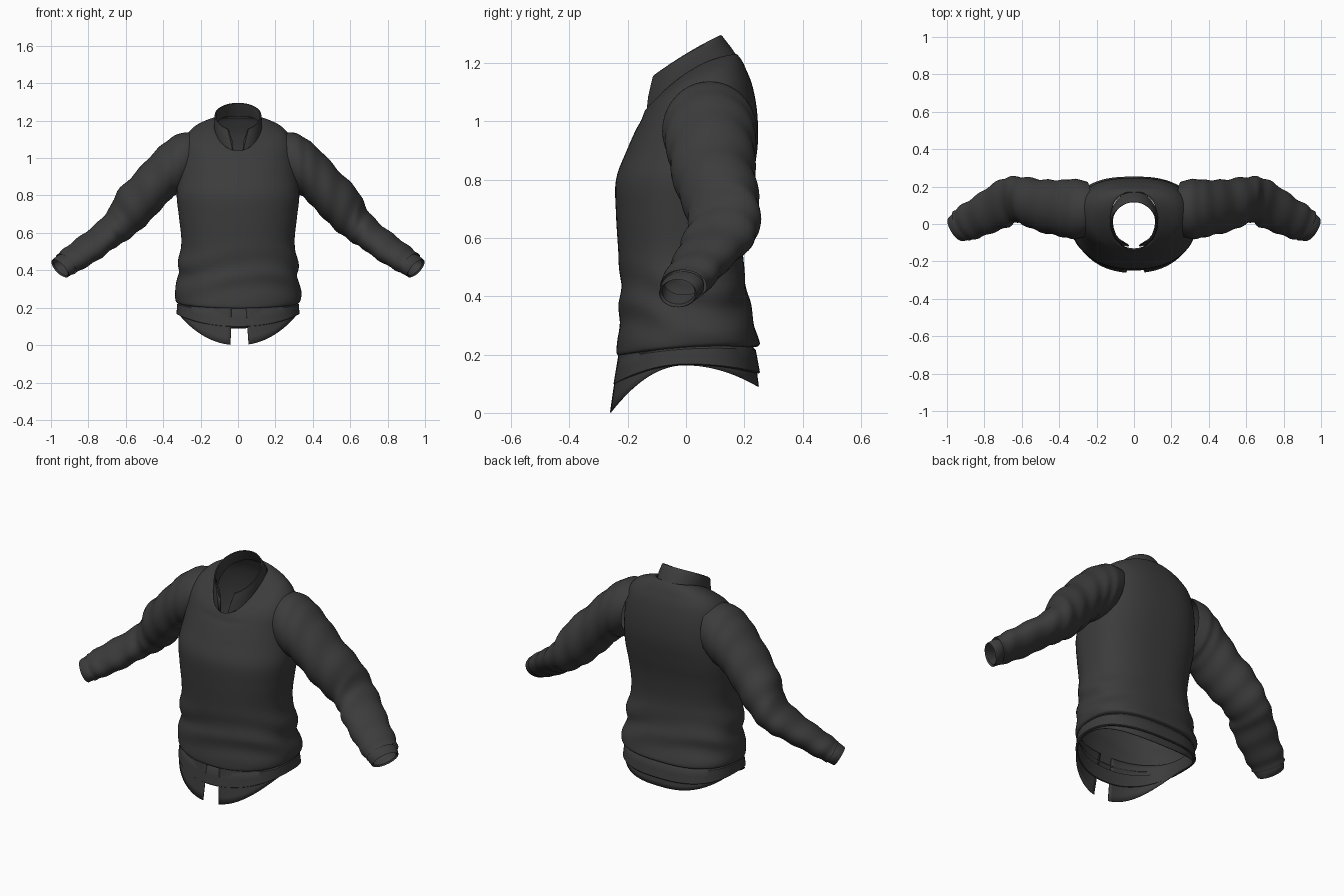
import bpy, bmesh, math

if "Cube" in bpy.data.objects:
    bpy.data.objects.remove(bpy.data.objects["Cube"])

fabric = bpy.data.materials.new("charcoal fabric")
fabric.diffuse_color = (0.045, 0.045, 0.045, 1)
fabric.use_nodes = True
fabric.node_tree.nodes["Principled BSDF"].inputs["Base Color"].default_value = fabric.diffuse_color


def smooth_rows(rows, steps):
    """Catmull-Rom interpolation between rows of numbers."""
    out = []
    for i in range(len(rows) - 1):
        p0, p1 = rows[max(i - 1, 0)], rows[i]
        p2, p3 = rows[i + 1], rows[min(i + 2, len(rows) - 1)]
        for s in range(steps):
            t = s / steps
            out.append([0.5 * (2 * b + (c - a) * t + (2 * a - 5 * b + 4 * c - d) * t * t
                               + (3 * b - a - 3 * c + d) * t ** 3)
                        for a, b, c, d in zip(p0, p1, p2, p3)])
    return out + [list(rows[-1])]


def skin(name, rings, closed=True, thickness=0):
    """Joins rings of points into a smooth surface."""
    bm = bmesh.new()
    vr = [[bm.verts.new(p) for p in r] for r in rings]
    n = len(vr[0])
    for a, b in zip(vr, vr[1:]):
        for i in range(n if closed else n - 1):
            j = (i + 1) % n
            bm.faces.new((a[i], a[j], b[j], b[i]))
    me = bpy.data.meshes.new(name)
    bm.to_mesh(me)
    bm.free()
    ob = bpy.data.objects.new(name, me)
    bpy.context.collection.objects.link(ob)
    me.materials.append(fabric)
    if thickness:
        m = ob.modifiers.new("cloth thickness", 'SOLIDIFY')
        m.thickness = thickness
        m.offset = 0
    bpy.ops.object.select_all(action='DESELECT')
    ob.select_set(True)
    bpy.context.view_layer.objects.active = ob
    bpy.ops.object.shade_smooth_by_angle(angle=math.radians(40))
    return ob


def outline(ang, a, yf, yb):
    """Point on the body cross-section; angle 0 is right, 90 degrees is back."""
    c, s = math.cos(ang), math.sin(ang)
    e = 2 / 2.6 if s > 0 else 2 / 2.15
    x = a * math.copysign(abs(c) ** e, c)
    v = math.copysign(abs(s) ** e, s)
    return x, (yf + yb) / 2 + v * (yb - yf) / 2, v


N = 72
ANG = [2 * math.pi * i / N for i in range(N)]

# Sweater body: front z, back z, half width, front y, back y, side lift
body = [
    (.195, .225, .322, -.228, .235, .015),
    (.205, .235, .334, -.238, .252, .015),
    (.25, .27, .338, -.235, .245, .01),
    (.33, .34, .325, -.228, .225, 0),
    (.42, .42, .322, -.225, .21, 0),
    (.55, .55, .303, -.232, .195, 0),
    (.68, .68, .315, -.240, .205, 0),
    (.80, .80, .328, -.240, .228, 0),
    (.90, .92, .318, -.203, .246, 0),
    (.97, 1.03, .305, -.172, .244, .01),
    (1.00, 1.12, .285, -.155, .228, .035),
    (1.02, 1.175, .245, -.147, .207, .045),
    (1.03, 1.21, .19, -.143, .19, .045),
    (1.04, 1.23, .132, -.138, .172, .04),
    (1.035, 1.215, .122, -.13, .165, .04),
]
rings = []
for zf, zb, a, yf, yb, lift in smooth_rows(body, 5):
    ring = []
    for t in ANG:
        x, y, v = outline(t, a, yf, yb)
        z = zf + (zb - zf) * (v + 1) / 2 + lift * (1 - v * v)
        # Soft slanting folds gathered above the hem
        w = max(0, 1 - abs(z - .38) / .17)
        f = 1 + .028 * w * math.sin(42 * z + 2.2 * math.sin(t * 2 + .6) + 1.5 * x)
        ring.append((x * f, y * f, z))
    rings.append(ring)
skin("sweater_body", rings)


def hem_z(v, front, side, back):
    return side + (front - side if v < 0 else back - side) * abs(v) ** 2


# Ribbed hem band hanging under the gathered body
rings = []
for k, grow in [(0, -.008), (.1, 0), (.5, .002), (.95, .004), (1, 0), (1, -.008), (.3, -.014)]:
    ring = []
    for t in ANG:
        x, y, v = outline(t, .325 + grow, -.233 - grow - .012 * k, .238 + grow + .012 * k)
        top = .21 + .015 * v + .015 * (1 - v * v)
        ring.append((x, y, top + k * (hem_z(v, .095, .165, .135) - top)))
    rings.append(ring)
skin("hem_band", rings)

# Shirt tail, split at the front
rings = []
M = 90
for k in [i / 6 for i in range(7)]:
    ring = []
    for i in range(M + 1):
        g0, g1 = .11 + .05 * k, .09 + .02 * k
        t = -math.pi / 2 + g0 + (2 * math.pi - g0 - g1) * i / M
        x, y, v = outline(t, .312, -.225 - .035 * k, .228 + .02 * k)
        ring.append((x, y, .24 + k * (hem_z(v, 0, .163, .09) - .24)))
    rings.append(ring)
skin("shirt_tail", rings, closed=False, thickness=.004)

# Sleeve: top x, top z, bottom x, bottom z, front y, back y, skew
sleeve = [
    (.23, 1.135, .27, .85, -.06, .225, 0),
    (.30, 1.135, .305, .815, -.08, .24, 0),
    (.37, 1.10, .345, .795, -.075, .238, 0),
    (.45, 1.03, .395, .745, -.06, .235, 0),
    (.55, .92, .465, .67, -.04, .24, 0),
    (.645, .82, .54, .60, -.005, .252, .05),
    (.685, .73, .62, .545, .01, .25, .2),
    (.745, .655, .68, .51, -.015, .215, .35),
    (.84, .58, .755, .455, -.045, .15, .45),
    (.915, .522, .84, .405, -.075, .10, .5),
    (.955, .488, .885, .380, -.088, .068, .5),
]
cuff = [
    (.945, .485, .885, .388, -.08, .062, .5),
    (.955, .482, .890, .380, -.086, .062, .5),
    (.983, .460, .918, .362, -.092, .038, .5),
    (.985, .457, .922, .363, -.090, .034, .5),
    (.975, .458, .920, .373, -.082, .030, .5),
    (.93, .490, .875, .405, -.075, .060, .5),
]


def sleeve_rings(rows, side, fold):
    out = []
    for i, (tx, tz, bx, bz, yf, yb, skew) in enumerate(rows):
        ring = []
        for j in range(40):
            t = 2 * math.pi * j / 40
            # Creases bunch up around the elbow and forearm
            f = 1 + fold * math.sin(i * 1.15 + 1.3 * math.sin(t + side)) * min(1, i / 25)
            u, v = f * math.cos(t), f * math.sin(t)
            dy = v * (yb - yf) / 2
            x = (tx + bx) / 2 + u * (tx - bx) / 2 + skew * dy
            ring.append((side * x, (yf + yb) / 2 + dy, (tz + bz) / 2 + u * (tz - bz) / 2))
        out.append(ring if side > 0 else ring[::-1])
    return out


for side, label in ((1, "left"), (-1, "right")):
    skin(label + "_sleeve", sleeve_rings(smooth_rows(sleeve, 5), side, .035))
    skin(label + "_cuff", sleeve_rings(cuff, side, 0))

# Shirt collar: folded stand, open at the throat
# radius growth, blend from lower edge (0) to top edge (1)
profile = [(.004, -.12), (.003, .3), (-.001, .7), (-.004, .96), (-.008, 1), (-.012, .95),
           (-.014, .5), (-.012, -.1)]
rings = []
for grow, k in profile:
    ring = []
    for i in range(61):
        gap = .22 + .25 * max(k, 0)
        t = -math.pi / 2 + gap + (2 * math.pi - 2 * gap) * i / 60
        a = .125 + .004 * k + grow
        x = a * math.cos(t)
        v = math.sin(t)
        y = .016 - .018 * k + v * (.15 - .022 * k + grow)
        low = 1.14 + .09 * v + .035 * (1 - v * v)
        high = 1.222 + .073 * v + .008 * (1 - v * v)
        ring.append((x, y, low + (high - low) * k))
    rings.append(ring)
skin("shirt_collar", rings, closed=False)

# Shirt front edges showing inside the neckline
for s, label in ((1, "left"), (-1, "right")):
    edge = [[(s * .028, -.118, 1.03), (s * .06, -.112, 1.03), (s * .10, -.07, 1.06)],
            [(s * .030, -.113, 1.09), (s * .065, -.100, 1.10), (s * .105, -.06, 1.12)],
            [(s * .050, -.100, 1.15), (s * .075, -.085, 1.16), (s * .108, -.05, 1.17)]]
    skin(label + "_shirt_placket", edge, closed=False, thickness=.006)
